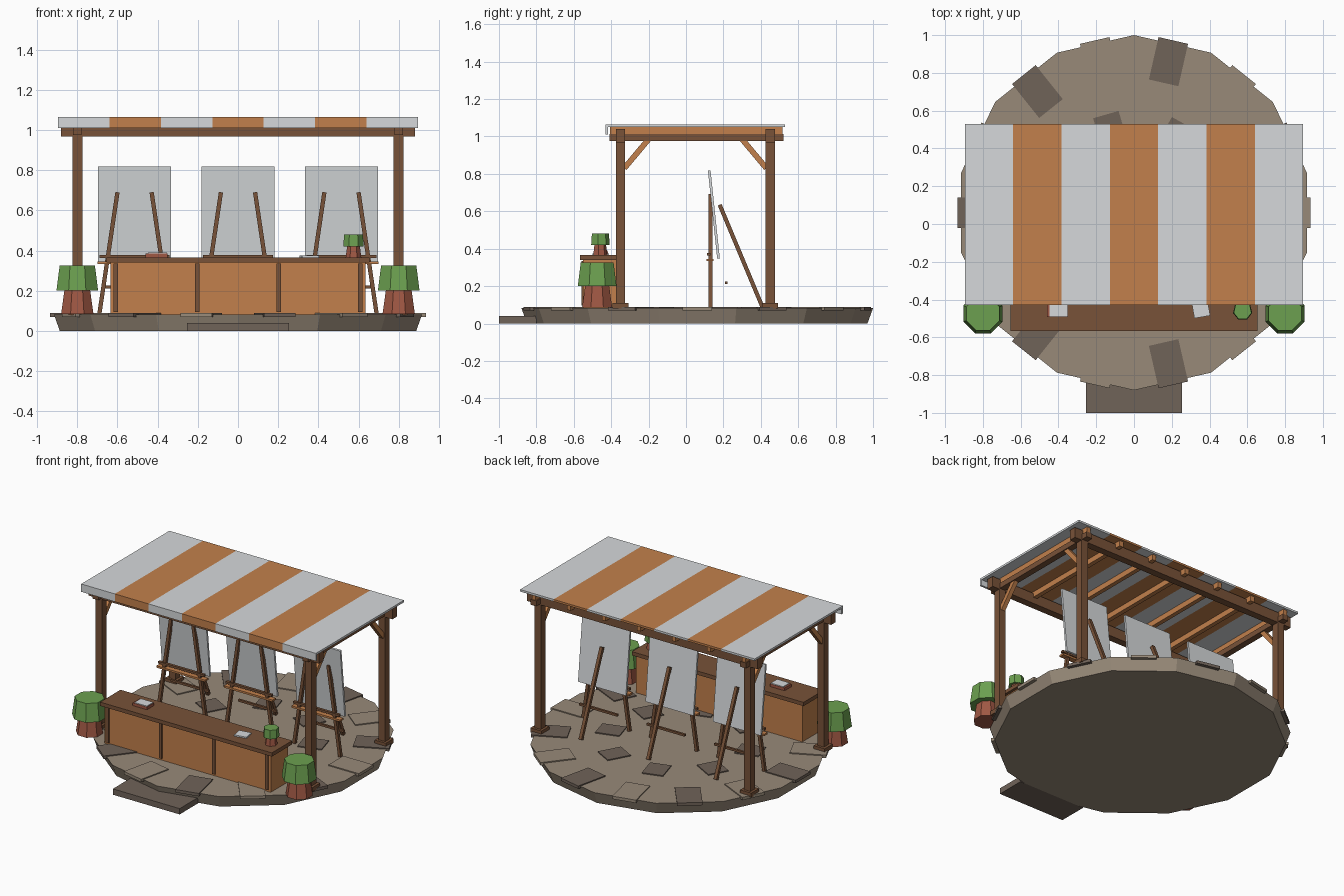
import bpy, bmesh, math
from mathutils import Vector, Matrix

if "Cube" in bpy.data.objects:
    bpy.data.objects.remove(bpy.data.objects["Cube"])


def material(name, r, g, b):
    m = bpy.data.materials.new(name)
    lin = [((c / 255 + 0.055) / 1.055) ** 2.4 for c in (r, g, b)]
    m.diffuse_color = (*lin, 1)
    m.use_nodes = True
    m.node_tree.nodes["Principled BSDF"].inputs["Base Color"].default_value = m.diffuse_color
    return m


WHITE = material("white_cloth", 214, 217, 219)
ORANGE = material("orange_wood", 194, 128, 76)
DARK = material("dark_wood", 120, 82, 56)
STONE = material("stone", 152, 138, 121)
SLATE = material("dark_stone", 112, 99, 89)
GREEN = material("foliage", 108, 160, 80)
CLAY = material("terracotta", 160, 88, 68)


def finish(name, bm, mat, matrix=Matrix()):
    me = bpy.data.meshes.new(name)
    bm.to_mesh(me)
    bm.free()
    me.materials.append(mat)
    ob = bpy.data.objects.new(name, me)
    ob.matrix_world = matrix
    bpy.context.collection.objects.link(ob)
    return ob


def cuboid(name, center, size, mat, rot=Matrix()):
    bm = bmesh.new()
    bmesh.ops.create_cube(bm, size=1)
    bmesh.ops.scale(bm, vec=size, verts=bm.verts)
    return finish(name, bm, mat, Matrix.Translation(center) @ rot)


def span(name, x, y, z, mat):
    """Box from three (low, high) ranges."""
    r = (x, y, z)
    return cuboid(name, [(a + b) / 2 for a, b in r], [b - a for a, b in r], mat)


def bar(name, a, b, w, mat):
    """Square bar between two points."""
    a, b = Vector(a), Vector(b)
    d = b - a
    rot = d.to_track_quat('Z', 'X' if abs(d.y) > abs(d.x) else 'Y').to_matrix().to_4x4()
    return cuboid(name, (a + b) / 2, (w, w, d.length), mat, rot)


def drum(name, x, y, z0, z1, r0, r1, n, mat, turn):
    bm = bmesh.new()
    bmesh.ops.create_cone(bm, cap_ends=True, segments=n, radius1=r0, radius2=r1, depth=z1 - z0)
    # first vertex is put on +y before the extra turn
    v = max(bm.verts, key=lambda v: v.co.x + 0.001 * v.co.y)
    a0 = math.atan2(v.co.y, v.co.x)
    rot = Matrix.Rotation(math.pi / 2 - a0 + turn, 4, 'Z')
    return finish(name, bm, mat, Matrix.Translation((x, y, (z0 + z1) / 2)) @ rot)


# round platform with paving slabs and entry step
CY = 0.06
drum("platform", 0, CY, 0, 0.082, 0.91, 0.94, 14, STONE, 0)


def slab(name, deg, r, w, l, mat):
    a = math.radians(deg)
    cuboid(name, (r * math.sin(a), CY + r * math.cos(a), 0.079), (w, l, 0.02), mat,
           Matrix.Rotation(-a, 4, 'Z'))


for k in range(14):
    slab("outer_paver", (k + 0.5) * 360 / 14, 0.82, 0.16, 0.23, STONE if k % 2 else SLATE)
for k in range(8):
    slab("inner_paver", -16 + 45 * k, 0.46, 0.14, 0.16, SLATE)
span("entry_step", (-0.255, 0.255), (-1.0, -0.80), (0, 0.04), SLATE)

# posts, feet, knee braces and side beams
for s in (-1, 1):
    x = 0.8 * s
    for y, inward in ((-0.35, 1), (0.45, -1)):
        cuboid("post", (x, y, 0.53), (0.05, 0.05, 0.9), DARK)
        cuboid("post_foot", (x, y, 0.095), (0.085, 0.085, 0.03), DARK)
        bar("knee_brace", (x, y + 0.02 * inward, 0.83), (x, y + 0.15 * inward, 0.985), 0.03, ORANGE)
    span("side_beam", (x - 0.022, x + 0.022), (-0.41, 0.52), (0.975, 1.012), DARK)
for y in (-0.35, 0.45):
    span("long_beam", (-0.88, 0.88), (y - 0.025, y + 0.025), (0.968, 1.04), DARK)

# rafters
for i in range(7):
    x = (i - 3) * 0.267
    span("rafter", (x - 0.015, x + 0.015), (-0.405, 0.515), (1.012, 1.05), ORANGE)

# striped canopy and front valance
W = 1.79 / 7
for i in range(7):
    x = (-0.895 + i * W, -0.895 + (i + 1) * W)
    mat = ORANGE if i % 2 else WHITE
    span("canopy_stripe", x, (-0.43, 0.53), (1.05, 1.064), mat)
    span("valance_stripe", x, (-0.43, -0.416), (1.01, 1.05), mat)

# counter
span("counter_body", (-0.635, 0.635), (-0.55, -0.36), (0.08, 0.342), ORANGE)
span("counter_top", (-0.655, 0.655), (-0.567, -0.345), (0.34, 0.366), DARK)
for i in range(4):
    x = (i - 1.5) * 0.405
    span("counter_batten", (x - 0.011, x + 0.011), (-0.558, -0.545), (0.095, 0.335), DARK)

# things on the counter
cuboid("book", (-0.405, -0.455, 0.375), (0.11, 0.075, 0.02), CLAY)
cuboid("book_page", (-0.4, -0.455, 0.387), (0.095, 0.07, 0.006), WHITE)
cuboid("paper_sheet", (0.355, -0.455, 0.370), (0.085, 0.075, 0.01), WHITE,
       Matrix.Rotation(math.radians(10), 4, 'Z'))
drum("small_pot", 0.575, -0.46, 0.365, 0.425, 0.04, 0.032, 7, CLAY, 0)
drum("small_plant", 0.575, -0.46, 0.42, 0.48, 0.052, 0.048, 7, GREEN, 0)

# large planters
for s in (-1, 1):
    drum("planter_pot", 0.8 * s, -0.475, 0.085, 0.21, 0.087, 0.068, 8, CLAY, math.pi / 8)
    drum("planter_bush", 0.8 * s, -0.475, 0.2, 0.325, 0.112, 0.095, 8, GREEN, math.pi / 8)

# three easels, each with a leaning canvas
for c in (-0.515, 0, 0.515):
    for s in (-1, 1):
        bar("easel_front_leg", (c + 0.175 * s, 0.13, 0.085), (c + 0.085 * s, 0.13, 0.69), 0.021, DARK)
    bar("easel_back_leg", (c, 0.41, 0.085), (c, 0.18, 0.635), 0.022, DARK)
    cuboid("canvas", (c, 0.149, 0.583), (0.365, 0.014, 0.474), WHITE,
           Matrix.Rotation(math.radians(6), 4, 'X'))
    span("easel_tray", (c - 0.185, c + 0.185), (0.11, 0.148), (0.333, 0.346), ORANGE)
    span("easel_rail", (c - 0.175, c + 0.175), (0.113, 0.132), (0.363, 0.378), DARK)
    span("easel_crossbar", (c - 0.145, c + 0.145), (0.208, 0.223), (0.21, 0.225), DARK)
